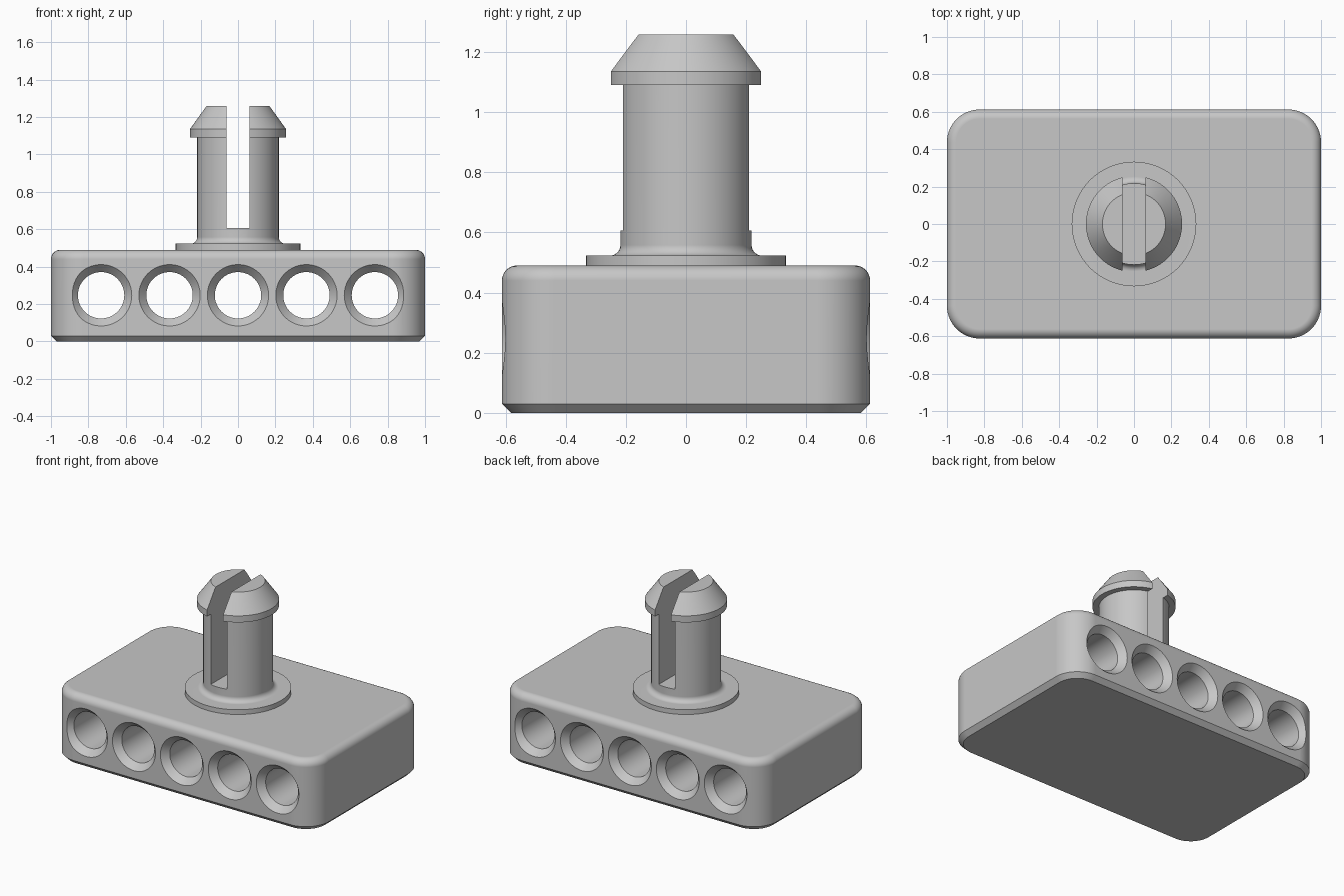
import bpy, bmesh, math
from mathutils import Matrix

cube = bpy.data.objects.get("Cube")
if cube:
    bpy.data.objects.remove(cube, do_unlink=True)

grey = bpy.data.materials.new("light_grey")
grey.use_nodes = True
colour = (0.57, 0.57, 0.57, 1)
grey.diffuse_color = colour
grey.node_tree.nodes["Principled BSDF"].inputs["Base Color"].default_value = colour


def loft(name, rings, matrix=Matrix()):
    """Skin a stack of closed rings and cap both ends."""
    bm = bmesh.new()
    loops = [[bm.verts.new(p) for p in ring] for ring in rings]
    for low, high in zip(loops, loops[1:]):
        n = len(low)
        for i in range(n):
            j = (i + 1) % n
            bm.faces.new((low[i], low[j], high[j], high[i]))
    bm.faces.new(loops[0][::-1])
    bm.faces.new(loops[-1])
    bm.transform(matrix)
    bmesh.ops.recalc_face_normals(bm, faces=bm.faces[:])
    mesh = bpy.data.meshes.new(name)
    bm.to_mesh(mesh)
    bm.free()
    mesh.materials.append(grey)
    obj = bpy.data.objects.new(name, mesh)
    bpy.context.collection.objects.link(obj)
    return obj


def circle(r, z, n=96):
    return [(r * math.cos(math.tau * i / n), r * math.sin(math.tau * i / n), z)
            for i in range(n)]


def rounded_rectangle(hx, hy, corner, inset, z, steps=16):
    points = []
    for q, (sx, sy) in enumerate([(1, 1), (-1, 1), (-1, -1), (1, -1)]):
        for i in range(steps + 1):
            a = math.pi / 2 * (q + i / steps)
            points.append((sx * (hx - corner) + (corner - inset) * math.cos(a),
                           sy * (hy - corner) + (corner - inset) * math.sin(a), z))
    return points


def activate(obj):
    bpy.ops.object.select_all(action='DESELECT')
    obj.select_set(True)
    bpy.context.view_layer.objects.active = obj


def cut(obj, cutter):
    cutter.hide_render = True
    activate(obj)
    mod = obj.modifiers.new("cut", 'BOOLEAN')
    mod.operation = 'DIFFERENCE'
    mod.solver = 'EXACT'
    mod.object = cutter
    bpy.ops.object.modifier_apply(modifier=mod.name)
    bpy.data.objects.remove(cutter, do_unlink=True)


def finish(obj):
    activate(obj)
    bpy.ops.object.shade_smooth_by_angle(angle=math.radians(28))
    mod = obj.modifiers.new("even_shading", 'WEIGHTED_NORMAL')
    mod.keep_sharp = True


# Block: chamfered bottom edge, rounded top edge
HX, HY, TOP, FILLET = 1.0, 0.612, 0.49, 0.05
profile = [(0.03, 0), (0, 0.03)]
for i in range(9):
    a = math.pi / 2 * i / 8
    profile.append((FILLET * (1 - math.cos(a)), TOP - FILLET * (1 - math.sin(a))))
block = loft("block", [rounded_rectangle(HX, HY, 0.175, d, z) for d, z in profile])

# Row of through holes, countersunk at both ends
bore = [(0.164, -0.7), (0.164, -HY), (0.124, -HY + 0.045)]
bore += [(r, -y) for r, y in reversed(bore)]
for i in range(-2, 3):
    place = Matrix.Translation((i * 0.366, 0, 0.247)) @ Matrix.Rotation(math.pi / 2, 4, 'X')
    cut(block, loft("hole_cutter", [circle(r, y, 64) for r, y in bore], place))
finish(block)

# Peg: flange, filleted foot, shaft and tapered snap head
SHAFT, FOOT = 0.218, 0.035
peg_profile = [(0.333, TOP - 0.02), (0.333, 0.523)]
for i in range(7):
    a = math.pi / 2 * i / 6
    peg_profile.append((SHAFT + FOOT * (1 - math.sin(a)),
                        0.523 + FOOT * (1 - math.cos(a))))
peg_profile += [(SHAFT, 1.09), (0.257, 1.09), (0.257, 1.135), (0.169, 1.258)]
peg = loft("snap_peg", [circle(r, z) for r, z in peg_profile])

# Slot splitting the peg into two prongs
slot = [[(x, y, z) for x, y in [(-0.061, -0.5), (0.061, -0.5), (0.061, 0.5), (-0.061, 0.5)]]
        for z in (0.606, 1.4)]
cut(peg, loft("slot_cutter", slot))
finish(peg)
